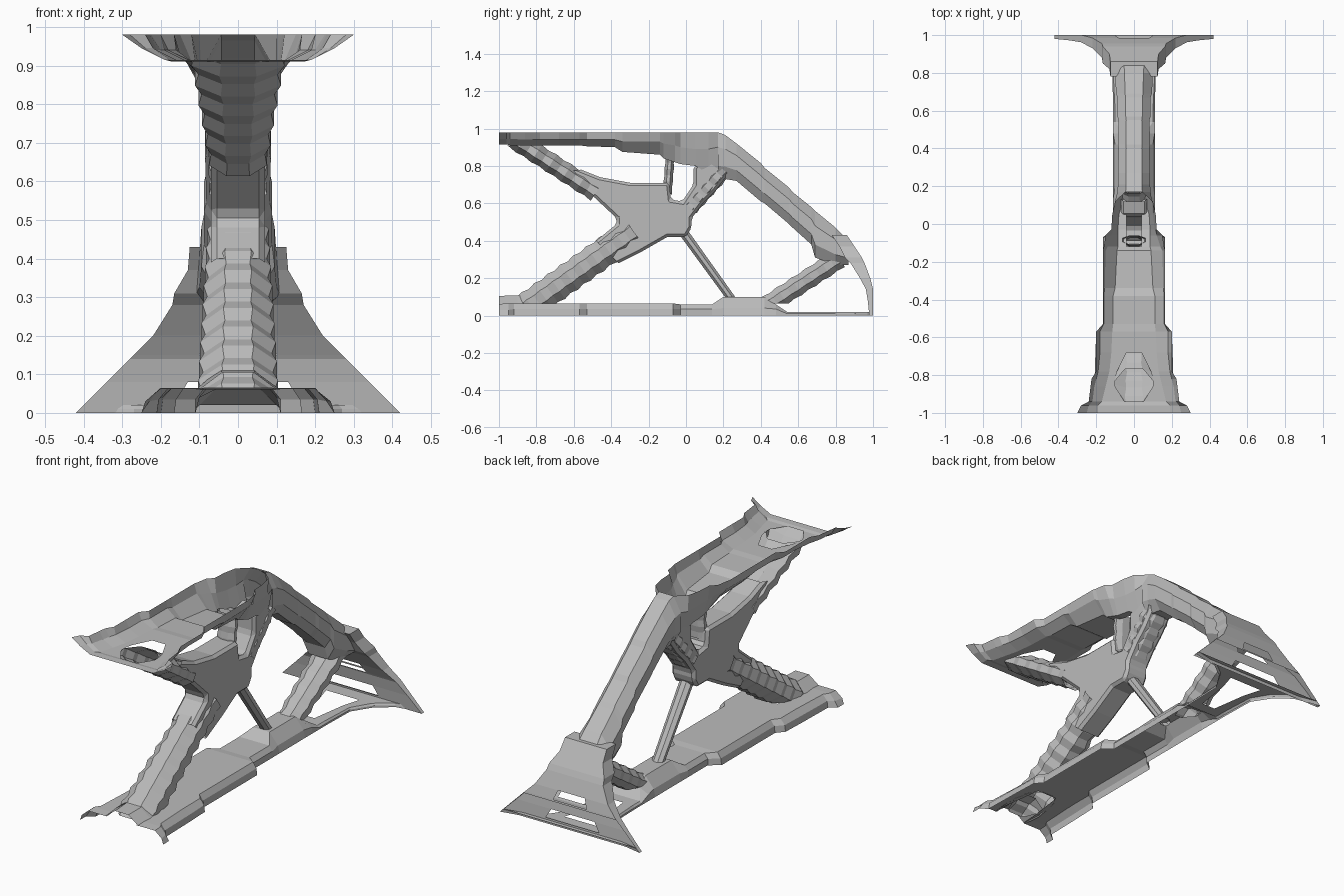
import bpy, bmesh, math
from mathutils import Vector

grey = bpy.data.materials.new("plain grey")
grey.diffuse_color = (0.5, 0.5, 0.5, 1)


def finish(bm, name):
    bmesh.ops.recalc_face_normals(bm, faces=bm.faces)
    me = bpy.data.meshes.new(name)
    bm.to_mesh(me)
    bm.free()
    me.materials.append(grey)
    ob = bpy.data.objects.new(name, me)
    bpy.context.collection.objects.link(ob)
    return ob


def skin(name, rings, caps=(True, True), closed=True, skip=lambda k, i: False, clips=()):
    """Bridge matching rings of points; optionally leave ends or chosen faces open."""
    bm = bmesh.new()
    vs = [[bm.verts.new(p) for p in r] for r in rings]
    n = len(vs[0])
    for k, (a, b) in enumerate(zip(vs, vs[1:])):
        for i in range(n if closed else n - 1):
            j = (i + 1) % n
            if not skip(k, i):
                bm.faces.new((a[i], a[j], b[j], b[i]))
    for on, ring in zip(caps, (vs[0], vs[-1])):
        if on:
            bm.faces.new(ring)
    for co, no in clips:
        bmesh.ops.bisect_plane(bm, geom=bm.verts[:] + bm.edges[:] + bm.faces[:],
                               plane_co=co, plane_no=no, clear_outer=True)
    return finish(bm, name)


def trough(name, rim_z, stations):
    """Open shell along y: (y, side z, floor z, rim half width, side half width,
    floor half width, opening half width or 0)."""
    rings = []
    for y, mz, fz, w, m, f, h in stations:
        half = [(w, rim_z), (m, mz), (f, fz), (h or .03, fz)]
        rings.append([(-x, y, z) for x, z in half] + [(x, y, z) for x, z in half[::-1]])
    is_open = [a[6] > 0 and b[6] > 0 for a, b in zip(stations, stations[1:])]
    return skin(name, rings, (False, False), False, lambda k, i: i == 3 and is_open[k])


def beam(name, stations):
    """Eight-sided loft along y with chamfered edges: (y, z low, z high, half width)."""
    rings = []
    for y, lo, hi, w in stations:
        h = hi - lo
        half = [(w * .6, lo), (w, lo + h * .28), (w, lo + h * .68), (w * .5, hi)]
        rings.append([(x, y, z) for x, z in half] + [(-x, y, z) for x, z in half[::-1]])
    return skin(name, rings, (False, False))


def strut(name, start, end, depth, w0, w1, ribs=0, clips=()):
    """Open eight-sided bar in the yz plane, with an optional serrated skin."""
    a, b = Vector((0, *start)), Vector((0, *end))
    d = (b - a).normalized()
    nrm = Vector((0, -d.z, d.y))
    count = max(ribs * 2, 1)
    rings = []
    for k in range(count + 1):
        t = k / count
        s = 1.0 if k % 2 == 0 else 0.88
        w, h = (w0 + (w1 - w0) * t) * s, depth / 2 * s
        half = [(w * .4, -h), (w, -h * .4), (w, h * .4), (w * .4, h)]
        sec = half + [(-x, z) for x, z in half[::-1]]
        c = a.lerp(b, t)
        rings.append([c + nrm * z + Vector((x, 0, 0)) for x, z in sec])
    return skin(name, rings, (False, False), clips=clips)


# Top chord: open trough with stepped rim, and openings down into the struts
trough("top_chord", .98, [
    (-1, .945, .915, .30, .25, .19, 0), (-.96, .945, .915, .28, .24, .19, 0),
    (-.94, .945, .91, .24, .22, .17, .05), (-.86, .94, .91, .23, .21, .15, .10),
    (-.82, .94, .91, .225, .20, .14, .10), (-.78, .94, .91, .20, .19, .13, .09),
    (-.68, .94, .91, .20, .18, .12, .04), (-.57, .94, .91, .20, .18, .115, 0),
    (-.53, .94, .905, .165, .16, .11, 0), (-.38, .94, .90, .165, .16, .11, 0),
    (-.34, .93, .875, .165, .155, .10, 0), (-.14, .93, .86, .165, .15, .09, 0),
    (-.12, .92, .84, .16, .14, .085, .04), (-.06, .91, .82, .15, .12, .085, .04),
    (-.03, .90, .81, .12, .11, .085, .04), (.05, .89, .80, .115, .10, .08, .04),
    (.12, .89, .76, .10, .095, .06, .04), (.17, .90, .73, .044, .088, .053, .04)])

# Sloping back chord
beam("back_chord", [
    (.17, .73, .98, .088), (.21, .73, .965, .085), (.27, .72, .92, .085),
    (.40, .61, .815, .082), (.42, .60, .79, .085), (.55, .49, .685, .082), (.57, .47, .66, .088),
    (.67, .38, .58, .088), (.69, .31, .56, .095), (.80, .27, .47, .10), (.87, .27, .40, .11)])

# Back wall: wide at the floor, leaning in to the chord, slotted, open low at the back
wall_rows = [(0, .98, 1, .42, .16), (.03, .977, 1, .39, .16), (.08, .972, 1, .34, .13),
             (.14, .962, 1, .28, .11), (.15, .957, .998, .27, .10), (.20, .93, .985, .22, .08),
             (.28, .88, .955, .17, .06), (.31, .85, .94, .165, .06), (.37, .82, .90, .13, .05),
             (.43, .78, .86, .125, .05)]


def wall_gap(k, i):
    return (k in (1, 4) and i in (1, 5)) or (k < 3 and i in (4, 5, 6))


skin("back_wall", [[(x, y0, z) for x in (-w, -s, s, w)] + [(x, y1, z) for x in (w, s, -s, -w)]
                   for z, y0, y1, w, s in wall_rows], (False, True), skip=wall_gap)

# Bottom chord: shell over the floor, open underneath and into the struts
trough("bottom_chord", 0, [
    (-1, .03, .062, .25, .24, .20, .09), (-.95, .03, .065, .25, .23, .20, .09),
    (-.92, .035, .065, .21, .205, .18, .09), (-.70, .035, .065, .205, .20, .17, .06),
    (-.57, .035, .065, .20, .195, .17, 0), (-.53, .035, .065, .165, .16, .14, 0),
    (-.07, .035, .065, .165, .16, .14, 0), (-.03, .035, .06, .11, .11, .09, 0),
    (.14, .035, .06, .11, .11, .09, 0), (.20, .04, .10, .11, .10, .05, 0),
    (.42, .04, .10, .11, .10, .05, 0), (.48, .035, .06, .11, .11, .06, 0),
    (.54, .01, .02, .11, .11, .10, 0)])

# Thin floor shell behind, with a three-sided opening
trough("rear_floor", 0, [
    (.54, .01, .02, .11, .11, .10, 0), (.60, .01, .02, .11, .11, .10, .04),
    (.80, .01, .02, .115, .115, .11, .07), (.90, .01, .02, .18, .18, .17, .10),
    (.91, .01, .02, .19, .19, .18, 0), (.97, .01, .02, .27, .27, .26, 0),
    (1, .01, .02, .42, .41, .40, 0)])

# Central web where the struts meet, left open towards the larger struts
web = [(-.64, .77), (-.60, .71), (-.52, .66), (-.37, .52), (-.37, .49), (-.48, .40), (-.36, .28),
       (-.24, .34), (-.10, .42), (0, .42), (.03, .47), (.03, .52), (.09, .60), (.16, .67),
       (.22, .75), (.12, .82), (.04, .80), (.04, .70), (-.02, .61), (-.08, .62), (-.09, .71),
       (-.30, .71), (-.46, .74), (-.56, .78)]
ob = skin("central_web", [[(x, y, z) for y, z in web] for x in (-.07, .07)],
          skip=lambda k, i: i in (0, 5, 14, 23))
bev = ob.modifiers.new("edge", "BEVEL")
bev.width, bev.segments = .025, 1

# Struts, trimmed where they meet the chord shells
above_floor = ((0, 0, .064), (0, 0, -1))
below_top = ((0, 0, .91), (0, 0, 1))
front_end = ((0, -1, 0), (0, -1, 0))
strut("front_lower_strut", (-.97, -.04), (-.28, .45), .165, .11, .08, 10, (above_floor, front_end))
strut("front_upper_strut", (-.96, .97), (-.48, .66), .11, .13, .075, 6, (below_top,))
strut("web_front_post", (-.10, .65), (-.085, .85), .05, .05, .06, 3)
strut("web_back_strut", (.02, .58), (.20, .78), .10, .075, .08, 4)
strut("thin_strut", (-.01, .44), (.25, .08), .05, .035, .035)
strut("rear_lower_strut", (.36, .005), (.82, .305), .11, .065, .08, 6, (above_floor,))

# Raised pad at the front foot
skin("front_foot_pad", [[(-w, y, .06), (-w * .4, y, z), (w * .4, y, z), (w, y, .06)]
                        for y, z, w in [(-1, .105, .10), (-.90, .108, .11), (-.84, .12, .10)]],
     (False, False), False)
